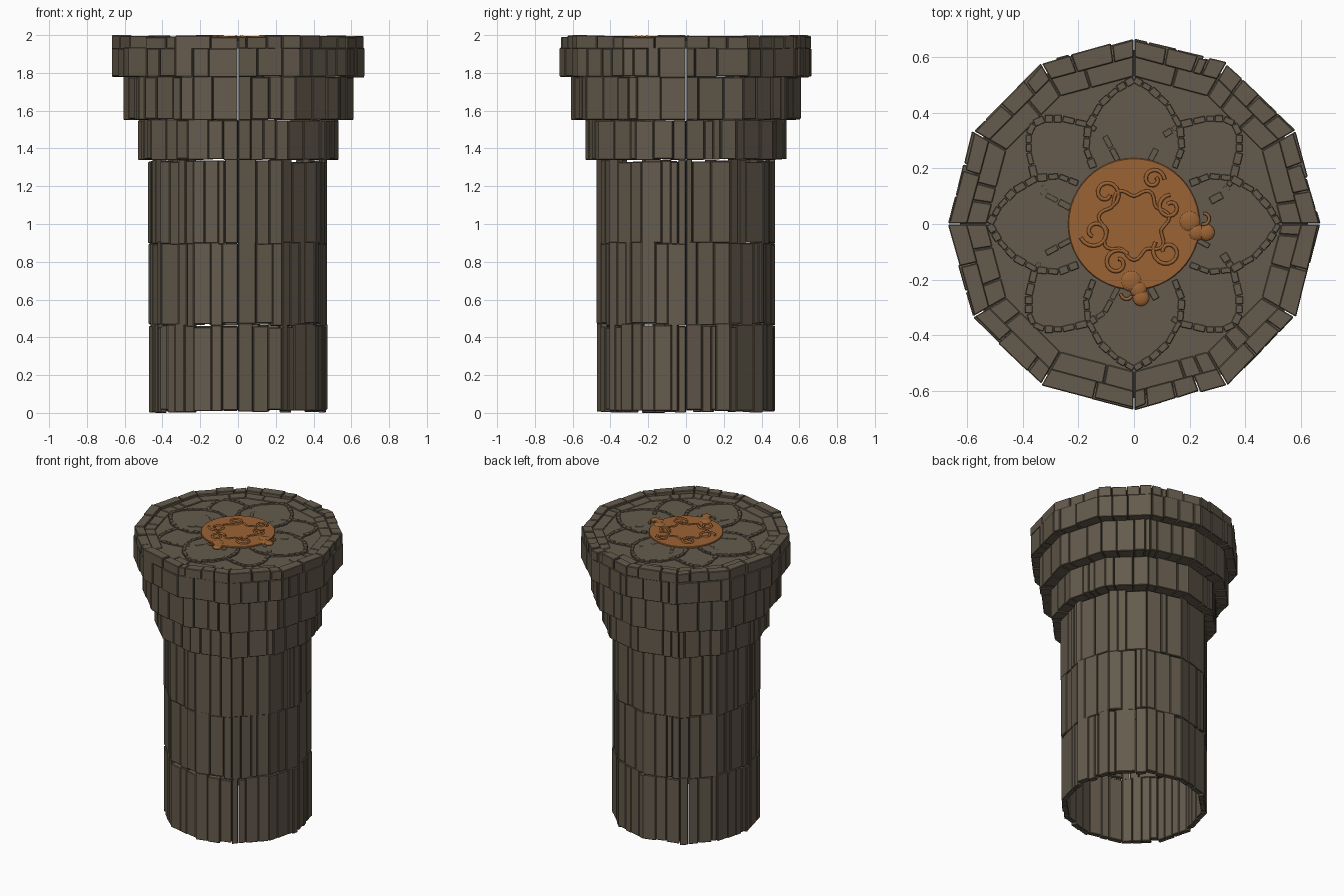
import bpy, bmesh, math, random
from mathutils import Vector, Matrix

if "Cube" in bpy.data.objects:
    bpy.data.objects.remove(bpy.data.objects["Cube"])
random.seed(7)
SIDES = 12


def material(name, col):
    m = bpy.data.materials.new(name)
    m.diffuse_color = (*col, 1)
    m.use_nodes = True
    m.node_tree.nodes["Principled BSDF"].inputs["Base Color"].default_value = m.diffuse_color
    return m


STONE = material("weathered stone", (0.128, 0.104, 0.073))
BRONZE = material("orange bronze", (0.33, 0.125, 0.034))


def finish(bm, name, mat, bevel=0.0):
    bmesh.ops.recalc_face_normals(bm, faces=bm.faces)
    me = bpy.data.meshes.new(name)
    bm.to_mesh(me)
    bm.free()
    ob = bpy.data.objects.new(name, me)
    bpy.context.collection.objects.link(ob)
    me.materials.append(mat)
    if bevel:
        b = ob.modifiers.new("worn edges", 'BEVEL')
        b.width, b.segments = bevel, 1
    return ob


def corner(i, r):
    a = 2 * math.pi * i / SIDES
    return Vector((r * math.cos(a), r * math.sin(a), 0))


def prism(bm, pts, z0, z1):
    lo = [bm.verts.new((p[0], p[1], z0)) for p in pts]
    hi = [bm.verts.new((p[0], p[1], z1)) for p in pts]
    bm.faces.new(lo[::-1])
    bm.faces.new(hi)
    n = len(pts)
    for i in range(n):
        j = (i + 1) % n
        bm.faces.new((lo[i], lo[j], hi[j], hi[i]))


def stone_ring(name, r_in, r_out, z0, z1, count, jz0=0.008, jz1=0.008, jr=0.007):
    """Twelve-sided course of upright stones of uneven width, depth and height."""
    bm = bmesh.new()
    for s in range(SIDES):
        n = random.choice(count)
        w = [random.uniform(0.35, 1.3) for _ in range(n)]
        t = 0
        for k in range(n):
            t0, t1 = t, t + w[k] / sum(w)
            t = t1
            ro = r_out - random.uniform(0, jr)
            g = 0.006
            pts = [corner(s, r).lerp(corner(s + 1, r), q) for r, q in
                   ((r_in, t0 + g), (ro, t0 + g),
                    (ro - random.uniform(0, jr) * 0.5, t1 - g), (r_in, t1 - g))]
            prism(bm, pts, z0 + random.uniform(0, jz0), z1 - random.uniform(0, jz1))
    return finish(bm, name, STONE, 0.0035)


# Hollow shaft: three courses of long thin slabs
stone_ring("shaft_lower_slabs", 0.435, 0.475, 0.0, 0.475, (3, 4), 0.018, 0.024)
stone_ring("shaft_middle_slabs", 0.435, 0.475, 0.455, 0.91, (3, 4), 0.024, 0.018)
stone_ring("shaft_upper_slabs", 0.437, 0.478, 0.89, 1.345, (3, 4), 0.012, 0.018)

# Stepped capital
stone_ring("capital_lower_course", 0.435, 0.537, 1.338, 1.555, (3, 4))
stone_ring("capital_middle_course", 0.49, 0.613, 1.55, 1.783, (3, 4))
stone_ring("capital_upper_course", 0.56, 0.672, 1.775, 1.935, (3, 4))
stone_ring("top_rim_stones", 0.60, 0.672, 1.925, 2.0, (2, 3, 4), 0.004, 0.012, 0.012)

# Top slab, with a low border course inside the rim
bm = bmesh.new()
prism(bm, [corner(i, 0.625) for i in range(SIDES)], 1.93, 1.972)
finish(bm, "top_slab", STONE)
stone_ring("top_border_stones", 0.53, 0.605, 1.95, 1.979, (2, 3), 0.002, 0.004, 0.0)


# Eight-petal flower: low plates outlined by small stones
def petals(name, half, turn, z):
    outline = [(u, -v) for u, v in half] + [(u, v) for u, v in half[-2::-1]]
    plates, edge = bmesh.new(), bmesh.new()
    for q in range(4):
        rot = Matrix.Rotation(turn + q * math.pi / 2, 3, 'Z')
        pts = [rot @ Vector((u, v, 0)) for u, v in outline]
        prism(plates, [Vector((0, 0, 0))] + pts, 1.95, z)
        for a, b in zip(pts, pts[1:]):
            d = (b - a).normalized()
            side = Vector((-d.y, d.x, 0))
            n = max(1, round((b - a).length / 0.042))
            for k in range(n):
                p0, p1 = a.lerp(b, (k + 0.05) / n), a.lerp(b, (k + 0.95) / n)
                h = side * random.uniform(0.009, 0.014)
                prism(edge, [p0 - h, p1 - h, p1 + h, p0 + h],
                      1.955, z + random.uniform(0.003, 0.007))
    finish(plates, name + "_plates", STONE)
    finish(edge, name + "_edge_stones", STONE, 0.002)


petals("diagonal_petal", [(0.2, 0.12), (0.30, 0.15), (0.37, 0.135), (0.45, 0.085),
                          (0.495, 0.04), (0.51, 0)], math.pi / 4, 1.976)
petals("axial_petal", [(0.2, 0.145), (0.27, 0.172), (0.35, 0.165), (0.43, 0.12),
                       (0.485, 0.06), (0.52, 0)], 0, 1.980)

# Bronze medallion disc
bm = bmesh.new()
N = 48
prism(bm, [(0.237 * math.cos(2 * math.pi * i / N), 0.237 * math.sin(2 * math.pi * i / N))
           for i in range(N)], 1.95, 1.988)
finish(bm, "medallion_disc", BRONZE, 0.003)


# Relief scrolls on the medallion and the curls that overhang its edge
def scroll(name, points, thick=0.007, closed=False):
    cu = bpy.data.curves.new(name, 'CURVE')
    cu.dimensions = '3D'
    cu.bevel_depth, cu.bevel_resolution, cu.resolution_u = thick, 2, 4
    cu.use_fill_caps = True
    sp = cu.splines.new('POLY')
    sp.points.add(len(points) - 1)
    for p, (x, y) in zip(sp.points, points):
        p.co = (x, y, 1.989, 1)
    sp.use_cyclic_u = closed
    cu.materials.append(BRONZE)
    bpy.context.collection.objects.link(bpy.data.objects.new(name, cu))


def arc(cx, cy, r0, r1, a0, a1, n=18):
    return [(cx + (r0 + (r1 - r0) * i / n) * math.cos(math.radians(a0 + (a1 - a0) * i / n)),
             cy + (r0 + (r1 - r0) * i / n) * math.sin(math.radians(a0 + (a1 - a0) * i / n)))
            for i in range(n + 1)]


for cx, cy, r, a in ((0.07, 0.16, 0.04, 0), (0.12, -0.10, 0.055, 140), (-0.06, -0.14, 0.05, 40),
                     (-0.14, -0.03, 0.055, 200), (-0.10, 0.11, 0.05, 300), (0.13, 0.06, 0.045, 90)):
    scroll("relief_scroll", arc(cx, cy, r, r * 0.3, a, a + 400))
scroll("relief_band", [((0.115 + 0.015 * math.sin(7 * t)) * math.cos(t),
                        (0.115 + 0.015 * math.sin(7 * t)) * math.sin(t))
                       for t in (2 * math.pi * i / 60 for i in range(60))], 0.006, True)


def knob(name, x, y, r):
    bm = bmesh.new()
    bmesh.ops.create_uvsphere(bm, u_segments=16, v_segments=8, radius=r)
    bmesh.ops.scale(bm, vec=(1, 1, 0.013 / r), verts=bm.verts)
    bmesh.ops.translate(bm, vec=(x, y, 1.984), verts=bm.verts)
    finish(bm, name, BRONZE)


for x, y, r in ((0.2, 0.01, 0.038), (0.26, -0.03, 0.03), (0.225, -0.03, 0.03),
                (-0.01, -0.205, 0.038), (0.025, -0.265, 0.03), (0.015, -0.235, 0.03)):
    knob("edge_knob", x, y, r)
scroll("right_curl", arc(0.25, 0.02, 0.022, 0.018, -110, 90), 0.006)
scroll("front_curl", arc(-0.025, -0.25, 0.022, 0.018, 180, 340), 0.006)
